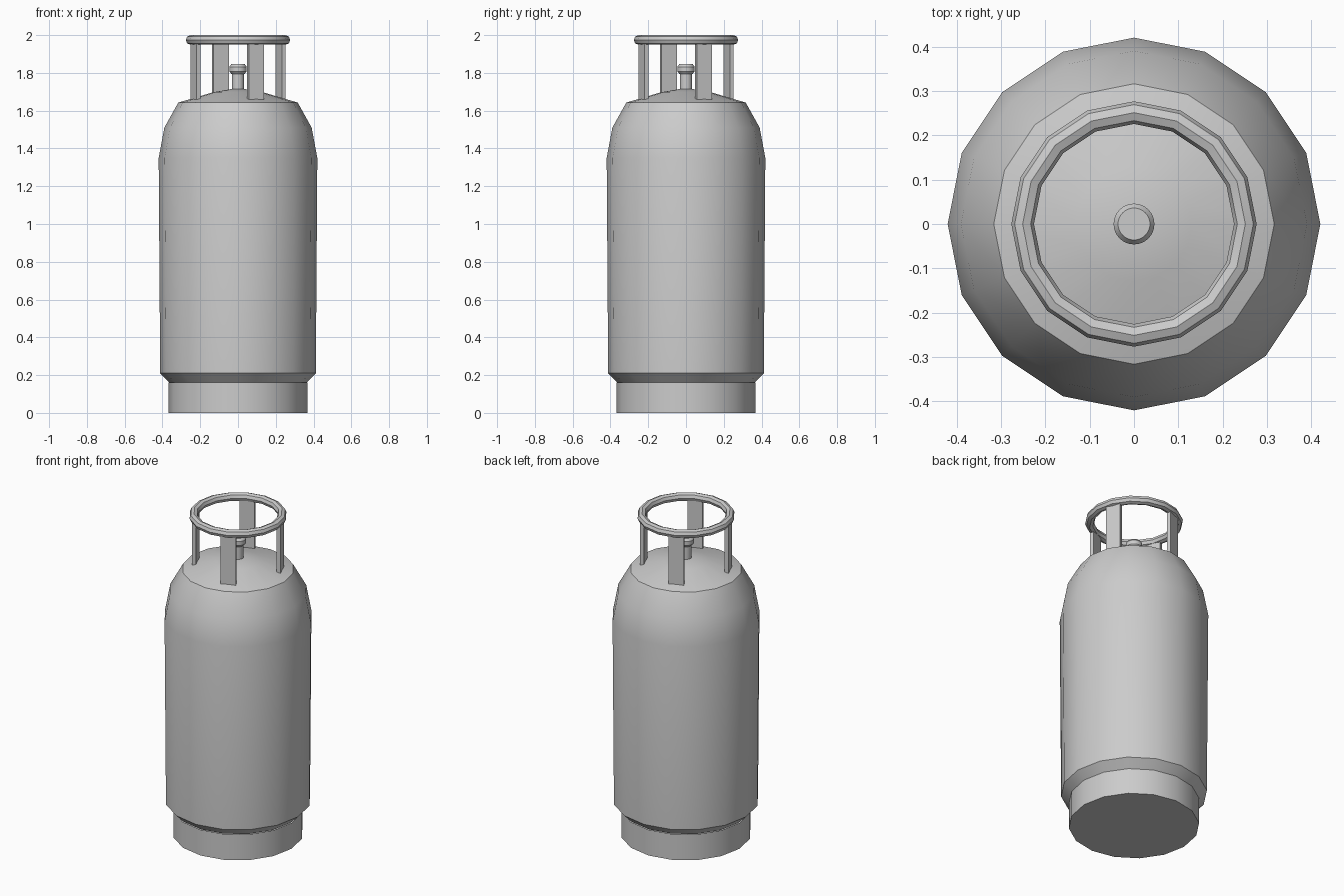
import bpy, bmesh, math
from math import cos, sin, pi

if "Cube" in bpy.data.objects:
    bpy.data.objects.remove(bpy.data.objects["Cube"])


def finish(name, bm, smooth=True):
    bmesh.ops.remove_doubles(bm, verts=bm.verts, dist=1e-5)
    bmesh.ops.recalc_face_normals(bm, faces=bm.faces)
    mesh = bpy.data.meshes.new(name)
    bm.to_mesh(mesh)
    bm.free()
    obj = bpy.data.objects.new(name, mesh)
    bpy.context.collection.objects.link(obj)
    if smooth:
        bpy.ops.object.select_all(action='DESELECT')
        obj.select_set(True)
        bpy.context.view_layer.objects.active = obj
        bpy.ops.object.shade_smooth_by_angle(angle=math.radians(35))
    return obj


def lathe(name, profile, sides):
    """Spin an (r, z) profile around z; r = 0 closes to a point."""
    bm = bmesh.new()
    pts = [bm.verts.new((r, 0, z)) for r, z in profile]
    edges = [bm.edges.new(p) for p in zip(pts, pts[1:])]
    bmesh.ops.spin(bm, geom=pts + edges, cent=(0, 0, 0), axis=(0, 0, 1),
                   angle=2 * pi, steps=sides, use_merge=True)
    return finish(name, bm)


# Foot skirt with closed bottom
lathe("base_skirt", [(0, 0), (0.368, 0), (0.368, 0.16)], 16)

# Tank body: lower bevel, wall, rounded shoulder and shallow dome
lathe("tank_body", [(0.362, 0.16), (0.412, 0.21), (0.42, 1.35), (0.39, 1.51),
                    (0.316, 1.643), (0.13, 1.698), (0, 1.72)], 16)

# Valve stem and knob
lathe("valve_stem", [(0.032, 1.70), (0.032, 1.80)], 24)
lathe("valve_knob", [(0, 1.793), (0.034, 1.793), (0.046, 1.807), (0.046, 1.832),
                     (0.036, 1.846), (0, 1.846)], 32)

# Carrying ring
R, t = 0.251, 0.0255
lathe("handle_ring", [(R + t * cos(a * pi / 4), 1.9745 + t * sin(a * pi / 4))
                      for a in range(9)], 16)

# Four flat posts holding the ring
for i in range(4):
    bm = bmesh.new()
    bmesh.ops.create_cube(bm, size=1)
    for v in bm.verts:
        v.co.x = v.co.x * 0.022 + 0.244
        v.co.y *= 0.088
        v.co.z = v.co.z * 0.315 + 1.8145
    post = finish(f"handle_post_{i + 1}", bm, smooth=False)
    post.rotation_euler.z = math.radians(22.5 + 90 * i)
